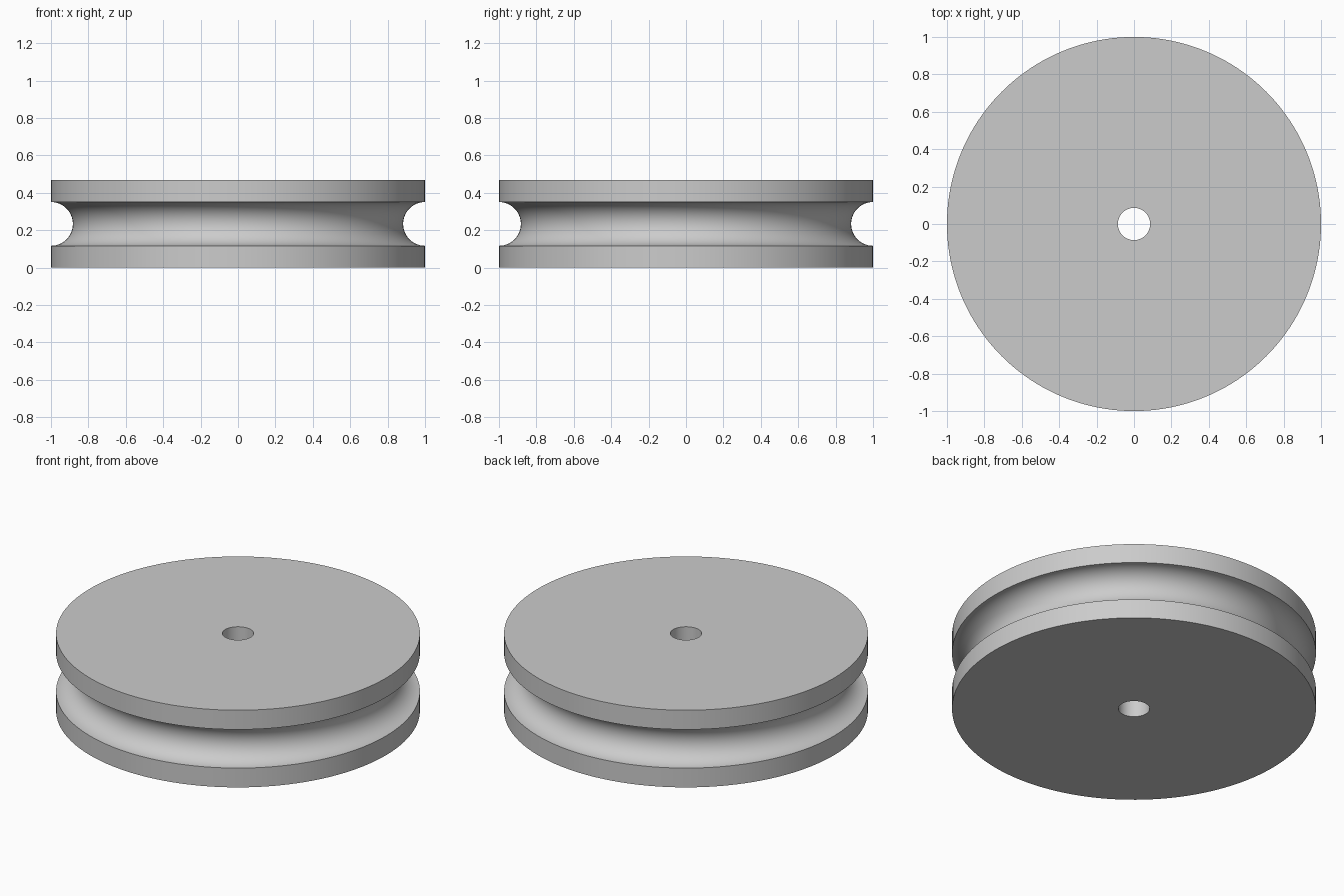
import bpy
import bmesh
import math

cube = bpy.data.objects.get("Cube")
if cube:
    bpy.data.objects.remove(cube, do_unlink=True)

RADIUS, HEIGHT = 1.0, 0.468
BORE, GROOVE = 0.086, 0.117
SIDES, ARC_STEPS = 160, 28

# Plain grey material
grey = bpy.data.materials.new("plain_grey")
grey.use_nodes = True
colour = (0.6, 0.6, 0.6, 1)
grey.diffuse_color = colour
grey.node_tree.nodes["Principled BSDF"].inputs["Base Color"].default_value = colour

# Closed cross-section: bore, lower rim, half-round groove, upper rim
profile = [(BORE, 0), (RADIUS, 0)]
for i in range(ARC_STEPS + 1):
    a = math.pi * i / ARC_STEPS
    profile.append((RADIUS - GROOVE * math.sin(a), HEIGHT / 2 - GROOVE * math.cos(a)))
profile += [(RADIUS, HEIGHT), (BORE, HEIGHT)]

# Revolve the section around z
bm = bmesh.new()
verts = [bm.verts.new((r, 0, z)) for r, z in profile]
edges = [bm.edges.new((v, verts[(i + 1) % len(verts)])) for i, v in enumerate(verts)]
bmesh.ops.spin(bm, geom=verts + edges, cent=(0, 0, 0), axis=(0, 0, 1),
               angle=math.tau, steps=SIDES, use_merge=True)
bmesh.ops.remove_doubles(bm, verts=bm.verts, dist=0.0001)
bmesh.ops.recalc_face_normals(bm, faces=bm.faces)

mesh = bpy.data.meshes.new("grooved_wheel")
bm.to_mesh(mesh)
bm.free()
mesh.materials.append(grey)
wheel = bpy.data.objects.new("grooved_wheel", mesh)
bpy.context.collection.objects.link(wheel)

# Smooth curved walls, crisp rims
bpy.ops.object.select_all(action='DESELECT')
wheel.select_set(True)
bpy.context.view_layer.objects.active = wheel
bpy.ops.object.shade_smooth_by_angle(angle=math.radians(30))
